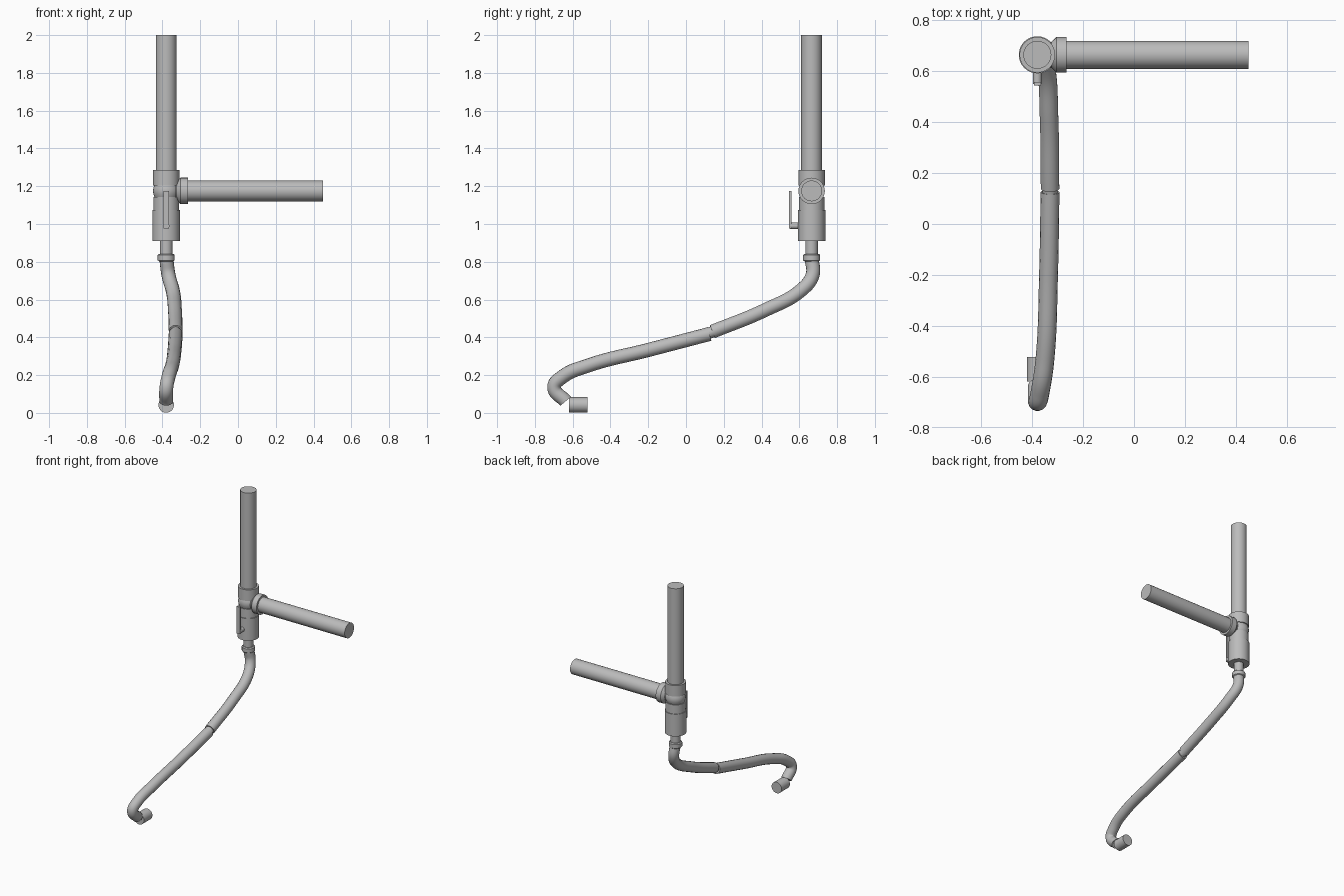
import bpy
from math import pi, sin, cos
from mathutils import Matrix, Vector

if "Cube" in bpy.data.objects:
    bpy.data.objects.remove(bpy.data.objects["Cube"])

metal = bpy.data.materials.new("grey metal")
metal.use_nodes = True
GREY = (0.5, 0.5, 0.5, 1)
metal.diffuse_color = GREY
metal.node_tree.nodes["Principled BSDF"].inputs["Base Color"].default_value = GREY

PX, PY, BZ = -0.38, 0.665, 1.175  # riser axis and branch height


def finish(obj):
    obj.data.materials.append(metal)
    bpy.ops.object.select_all(action="DESELECT")
    obj.select_set(True)
    bpy.context.view_layer.objects.active = obj
    bpy.ops.object.shade_smooth_by_angle(angle=0.6)
    return obj


def lathe(name, profile, origin, axis="Z", sides=32):
    """Spin (radius, height) pairs into a capped solid along an axis."""
    verts = [(r * cos(2 * pi * i / sides), r * sin(2 * pi * i / sides), h)
             for r, h in profile for i in range(sides)]
    faces = [(k * sides + i, k * sides + (i + 1) % sides,
              (k + 1) * sides + (i + 1) % sides, (k + 1) * sides + i)
             for k in range(len(profile) - 1) for i in range(sides)]
    faces.append(tuple(reversed(range(sides))))
    faces.append(tuple(range(len(verts) - sides, len(verts))))
    mesh = bpy.data.meshes.new(name)
    mesh.from_pydata(verts, [], faces)
    turn = {"X": Matrix.Rotation(pi / 2, 4, "Y"),
            "Y": Matrix.Rotation(-pi / 2, 4, "X"), "Z": Matrix()}[axis]
    mesh.transform(Matrix.Translation(origin) @ turn)
    obj = bpy.data.objects.new(name, mesh)
    bpy.context.collection.objects.link(obj)
    return finish(obj)


def rod(name, radius, start, end, origin, axis="Z"):
    return lathe(name, [(radius, start), (radius, end)], origin, axis)


def hose(name, points, radius):
    """Smooth round tube through the points."""
    curve = bpy.data.curves.new(name, "CURVE")
    curve.dimensions = "3D"
    curve.bevel_depth = radius
    curve.bevel_resolution = 6
    curve.use_fill_caps = True
    spline = curve.splines.new("BEZIER")
    spline.resolution_u = 10
    spline.bezier_points.add(len(points) - 1)
    for bp, co in zip(spline.bezier_points, points):
        bp.co = co
        bp.handle_left_type = bp.handle_right_type = "AUTO"
    obj = bpy.data.objects.new(name, curve)
    bpy.context.collection.objects.link(obj)
    bpy.ops.object.select_all(action="DESELECT")
    obj.select_set(True)
    bpy.context.view_layer.objects.active = obj
    bpy.ops.object.convert(target="MESH")
    return finish(bpy.context.view_layer.objects.active)


def block(name, centre, size):
    bpy.ops.mesh.primitive_cube_add(size=1, location=centre)
    obj = bpy.context.object
    obj.name = name
    obj.scale = size
    return finish(obj)


# Supply pipes
axis_base = (PX, PY, 0)
rod("upper_pipe", 0.055, 1.27, 2.0, axis_base)
rod("branch_pipe", 0.055, 0.1, 0.83, (PX, PY, BZ), "X")

# Tee fitting: collars around a rounded middle
rod("tee_top_collar", 0.07, 1.205, 1.287, axis_base)
rod("tee_bottom_collar", 0.068, 1.07, 1.142, axis_base)
lathe("tee_body", [(0.056, 1.13), (0.063, 1.145), (0.068, 1.16), (0.07, 1.175),
                   (0.068, 1.19), (0.063, 1.205), (0.056, 1.22)], axis_base)
lathe("tee_branch_collar", [(0.045, 0), (0.05, 0.055), (0.07, 0.075), (0.07, 0.115)],
      (PX, PY, BZ), "X")

# Valve with lever
rod("valve_body", 0.073, 0.91, 1.075, axis_base)
rod("valve_stem", 0.017, -0.115, -0.05, (PX, PY, 0.99), "Y")
block("valve_lever", (PX, 0.552, 1.075), (0.028, 0.014, 0.2))

# Hose connection
rod("outlet_nipple", 0.033, 0.79, 0.92, axis_base)
lathe("hose_clamp", [(0.038, 0.802), (0.045, 0.808), (0.045, 0.836), (0.038, 0.842)], axis_base)

# Hose in two lengths, with a short joiner
hose("upper_hose", [(PX, PY, 0.82), (-0.368, 0.67, 0.73), (-0.346, 0.61, 0.65),
                    (-0.334, 0.42, 0.545), (-0.33, 0.14, 0.43)], 0.037)
hose("lower_hose", [(-0.33, 0.125, 0.418), (-0.336, -0.2, 0.333), (-0.349, -0.52, 0.25),
                    (-0.368, -0.655, 0.19), (-0.379, -0.698, 0.135),
                    (PX, -0.637, 0.062)], 0.037)
hose("hose_joiner", [(-0.33, 0.17, 0.44), (-0.33, 0.09, 0.41)], 0.03)

# Hose end piece
rod("hose_nozzle", 0.041, -0.62, -0.522, (PX, 0, 0.042), "Y")
